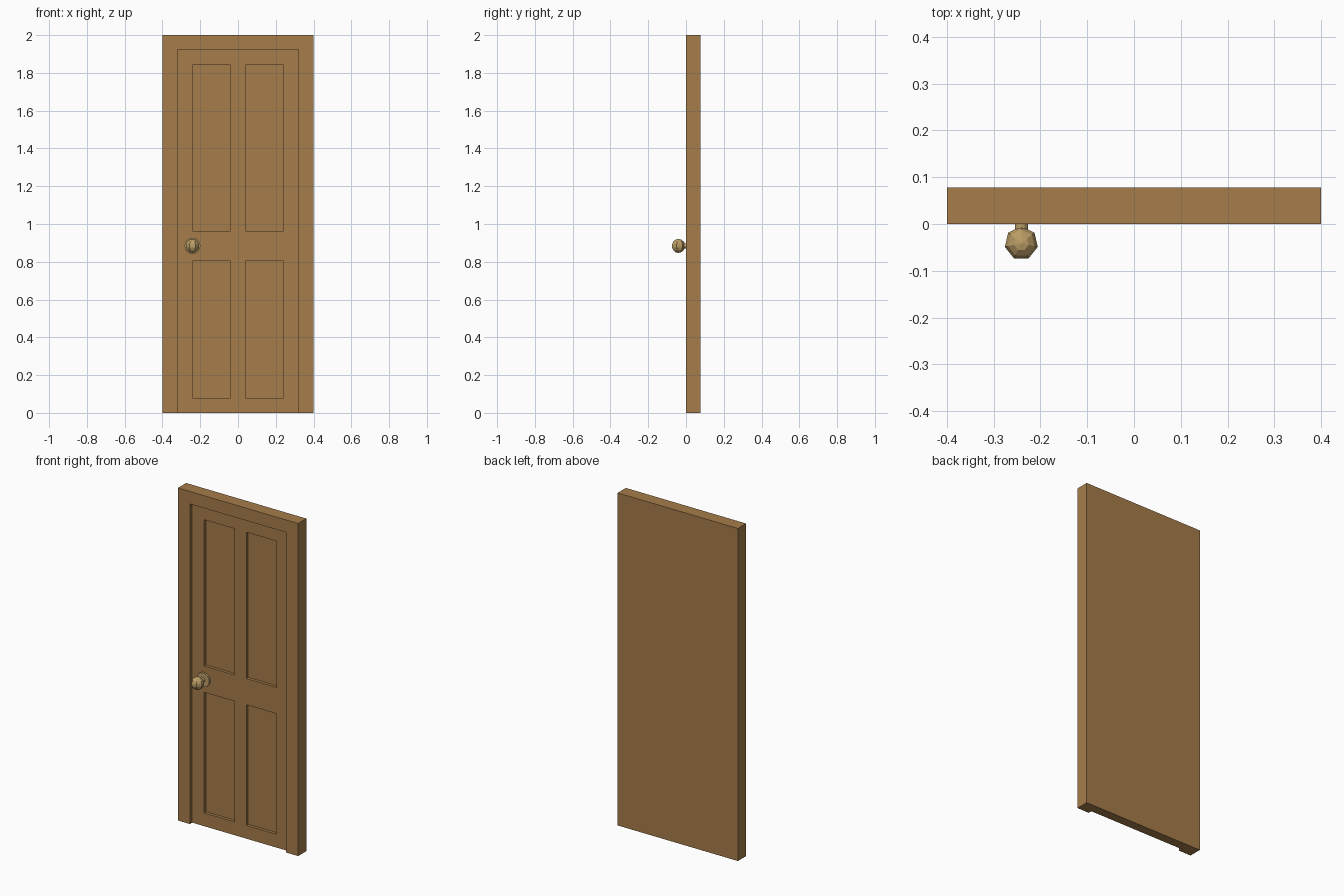
import bpy, math
from mathutils import Vector

if "Cube" in bpy.data.objects:
    bpy.data.objects.remove(bpy.data.objects["Cube"])


def material(name, rgb):
    m = bpy.data.materials.new(name)
    m.diffuse_color = (*rgb, 1)
    m.use_nodes = True
    m.node_tree.nodes["Principled BSDF"].inputs["Base Color"].default_value = m.diffuse_color
    return m


wood = material("brown wood", (0.38, 0.205, 0.07))
brass = material("dull brass", (0.50, 0.34, 0.135))


def box(name, lo, hi):
    lo, hi = Vector(lo), Vector(hi)
    bpy.ops.mesh.primitive_cube_add(size=1, location=(lo + hi) / 2)
    ob = bpy.context.object
    ob.name = name
    ob.scale = hi - lo
    bpy.ops.object.transform_apply(location=True, rotation=False, scale=True)
    return ob


def cut(target, cutter):
    mod = target.modifiers.new("cut", 'BOOLEAN')
    mod.operation, mod.solver, mod.object = 'DIFFERENCE', 'EXACT', cutter
    bpy.context.view_layer.objects.active = target
    bpy.ops.object.modifier_apply(modifier=mod.name)
    bpy.data.objects.remove(cutter, do_unlink=True)


# door and frame in one slab: recessed leaf, then four sunk panels
LEAF = 0.022
PANEL = LEAF + 0.018
door = box("door_and_frame", (-0.4, 0, 0), (0.4, 0.078, 2))
door.data.materials.append(wood)
cut(door, box("leaf_cutter", (-0.32, -0.1, -0.1), (0.32, LEAF, 1.925)))
for side in (-1, 1):
    x0, x1 = sorted((side * 0.04, side * 0.24))
    for z0, z1 in ((0.08, 0.805), (0.963, 1.843)):
        cut(door, box("panel_cutter", (x0, -0.1, z0), (x1, PANEL, z1)))

# knob: rose plate, stem and faceted ball
KX, KZ = -0.241, 0.884


def disc(name, radius, y0, y1, sides):
    bpy.ops.mesh.primitive_cylinder_add(
        vertices=sides, radius=radius, depth=y1 - y0,
        location=(KX, (y0 + y1) / 2, KZ), rotation=(math.pi / 2, 0, 0))
    ob = bpy.context.object
    ob.name = name
    ob.data.materials.append(brass)


disc("knob_rose", 0.042, 0.011, LEAF + 0.003, 16)
disc("knob_stem", 0.014, -0.02, 0.015, 12)
bpy.ops.mesh.primitive_uv_sphere_add(
    segments=7, ring_count=7, radius=0.037,
    location=(KX, -0.041, KZ))
ball = bpy.context.object
ball.name = "knob_ball"
# turn the ball so one corner points at the door
v = max(ball.data.vertices, key=lambda p: p.co.xy.length)
ball.rotation_euler.z = math.pi / 2 - math.atan2(v.co.y, v.co.x)
ball.data.materials.append(brass)
